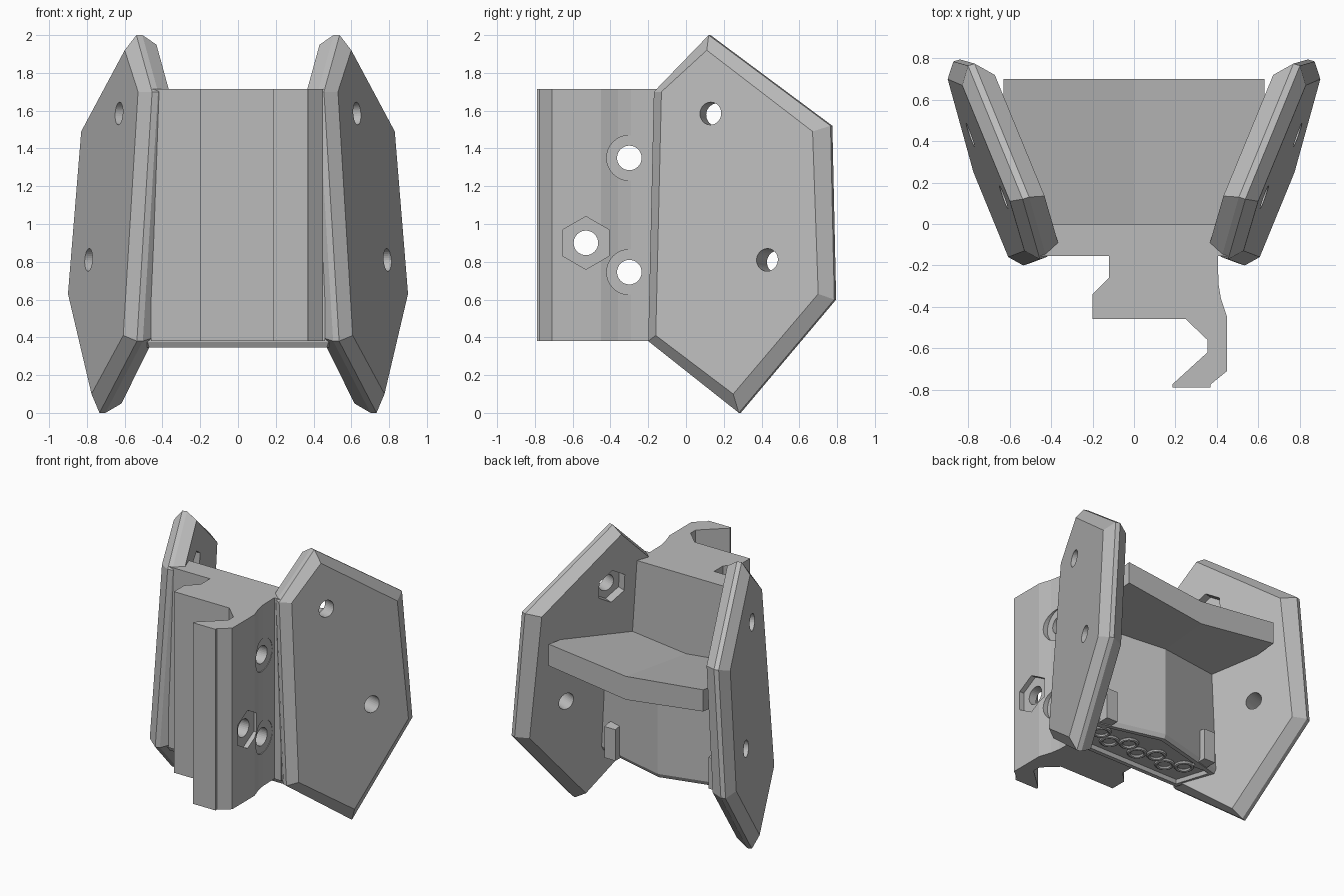
import bpy, bmesh, math
from mathutils import Vector

if "Cube" in bpy.data.objects:
    bpy.data.objects.remove(bpy.data.objects["Cube"])

grey = bpy.data.materials.new("matte grey")
grey.diffuse_color = (0.5, 0.5, 0.5, 1)
grey.use_nodes = True
grey.node_tree.nodes["Principled BSDF"].inputs["Base Color"].default_value = grey.diffuse_color


def finish(bm, name):
    bmesh.ops.recalc_face_normals(bm, faces=bm.faces)
    me = bpy.data.meshes.new(name)
    bm.to_mesh(me)
    bm.free()
    me.materials.append(grey)
    ob = bpy.data.objects.new(name, me)
    bpy.context.collection.objects.link(ob)
    return ob


def loft_bm(loops):
    """Closed solid through a list of equal-length point loops."""
    bm = bmesh.new()
    rows = [[bm.verts.new(p) for p in loop] for loop in loops]
    n = len(rows[0])
    for a, b in zip(rows, rows[1:]):
        for i in range(n):
            j = (i + 1) % n
            bm.faces.new((a[i], a[j], b[j], b[i]))
    bm.faces.new(rows[0][::-1])
    bm.faces.new(rows[-1])
    return bm


def rod(a, b, r, sides):
    """Cutter prism from point a to point b."""
    a, b = Vector(a), Vector(b)
    bm = bmesh.new()
    bmesh.ops.create_cone(bm, cap_ends=True, segments=sides, radius1=r,
                          radius2=r, depth=(b - a).length)
    ob = finish(bm, "cutter")
    ob.rotation_mode = 'QUATERNION'
    ob.rotation_quaternion = (b - a).to_track_quat('Z', 'Y')
    ob.location = (a + b) / 2
    ob.hide_render = True
    return ob


def cut(ob, cutters):
    for c in cutters:
        m = ob.modifiers.new("cut", 'BOOLEAN')
        m.operation, m.solver, m.object = 'DIFFERENCE', 'EXACT', c
        bpy.context.view_layer.objects.active = ob
        bpy.ops.object.modifier_apply(modifier=m.name)
        bpy.data.objects.remove(c)


# Mounting bracket: profile seen from above, extruded upward
profile = [(-.46, 0), (-.46, -.155), (-.12, -.155), (-.12, -.26), (-.20, -.34),
           (-.20, -.46), (.25, -.46), (.355, -.56), (.355, -.62), (.185, -.775),
           (.185, -.79), (.37, -.79), (.37, -.775), (.45, -.71), (.45, -.45),
           (.42, -.36), (.408, -.29), (.405, -.155), (.46, -.155), (.46, 0)]
bracket = finish(loft_bm([[(x, y, z) for x, y in profile] for z in (.38, 1.715)]),
                 "mounting_bracket")
cutters = [rod((0, -.53, .9), (.7, -.53, .9), .065, 32),
           rod((.415, -.53, .9), (.7, -.53, .9), .14, 6)]
for z in (.745, 1.35):
    cutters += [rod((-.5, -.30, z), (.7, -.30, z), .065, 32),
                rod((.403, -.30, z), (.7, -.30, z), .12, 32)]
cut(bracket, cutters)

# Hexagonal side plates, tilted outward, chamfered on both faces
outer = [(-.13, 1.70), (.11, 1.92), (.67, 1.49), (.70, .63), (.25, .10), (-.16, .41)]
rim = [(-.17, 1.70), (.12, 2.0), (.765, 1.52), (.785, .60), (.28, 0), (-.20, .38)]
inner = [(-.105, 1.70), (.135, 1.95), (.72, 1.50), (.755, .60), (.285, .05), (-.13, .40)]


def plate_x(y, z, off=0):
    return .693 + .358 * y - .069 * z - off


for s, side in ((1, "right"), (-1, "left")):
    sections = [(outer, 0, 0), (rim, .06, 0), (rim, .095, .01), (inner, .175, 0)]
    loops = [[(s * plate_x(y + dy, z, off), y + dy, z) for y, z in loop]
             for loop, off, dy in sections]
    plate = finish(loft_bm(loops), side + "_side_plate")
    n = Vector((s, -.358, .069)).normalized()
    cutters = []
    for y, z, nut in ((.13, 1.585, True), (.43, .81, False)):
        p = Vector((s * plate_x(y, z), y, z))
        cutters.append(rod(p + n * .1, p - n * .3, .06, 32))
        if nut:
            cutters.append(rod(p - n * .10, p - n * .3, .12, 6))
    cut(plate, cutters)


# Shelf between the plates, shallow V rising to the sides and the back
def shelf_top(x, y):
    return 1.135 + .143 * y + .11 * abs(x)


def shelf_bottom(x, y):
    return 1.0 + .09 * y + .13 * abs(x)


plan = [(-.48, -.02), (0, -.02), (.48, -.02), (.63, .5), (.63, .70),
        (0, .70), (-.63, .70), (-.63, .5)]
bm = bmesh.new()
for f, flip in ((shelf_top, False), (shelf_bottom, True)):
    v = [bm.verts.new((x, y, f(x, y))) for x, y in plan]
    for q in ((1, 2, 3, 4, 5), (0, 1, 5, 6, 7)):
        bm.faces.new([v[i] for i in (q[::-1] if flip else q)])
    if flip:
        for i in range(8):
            j = (i + 1) % 8
            bm.faces.new((top[i], top[j], v[j], v[i]))
    top = v
finish(bm, "shelf")

# Lower body with a pointed back and a framed recess underneath
plan = [(-.48, -.14), (.48, -.14), (.58, .18), (0, .33), (-.58, .18)]
bm = loft_bm([[(x, y, .375) for x, y in plan],
              [(x, y, shelf_bottom(x, y) + .04) for x, y in plan]])
bmesh.ops.recalc_face_normals(bm, faces=bm.faces)
bottom = min(bm.faces, key=lambda f: f.calc_center_median().z)
for width, dz in ((.015, -.03), (.03, 0), (.012, .025)):
    bmesh.ops.inset_region(bm, faces=[bottom], thickness=width, use_even_offset=True)
    bmesh.ops.translate(bm, verts=bottom.verts, vec=(0, 0, dz))
finish(bm, "lower_body")

# Raised scroll ornament in the recess
for i in range(7):
    x = (i - 3) * .12
    bpy.ops.mesh.primitive_torus_add(major_radius=.055, minor_radius=.014,
                                     major_segments=20, minor_segments=8,
                                     location=(x, .06 + .03 * (-1) ** i, .366))
    ring = bpy.context.object
    ring.name = "scroll_ornament"
    ring.data.materials.append(grey)

# Small wedge tabs in the lower corners
for s, side in ((1, "right"), (-1, "left")):
    square = [(.38, .15), (.47, .15), (.47, .28), (.38, .28)]
    finish(loft_bm([[(s * x, y, .35) for x, y in square],
                    [(s * x, y, .60 - .25 * max(0, y - .2)) for x, y in square]]),
           side + "_corner_tab")
